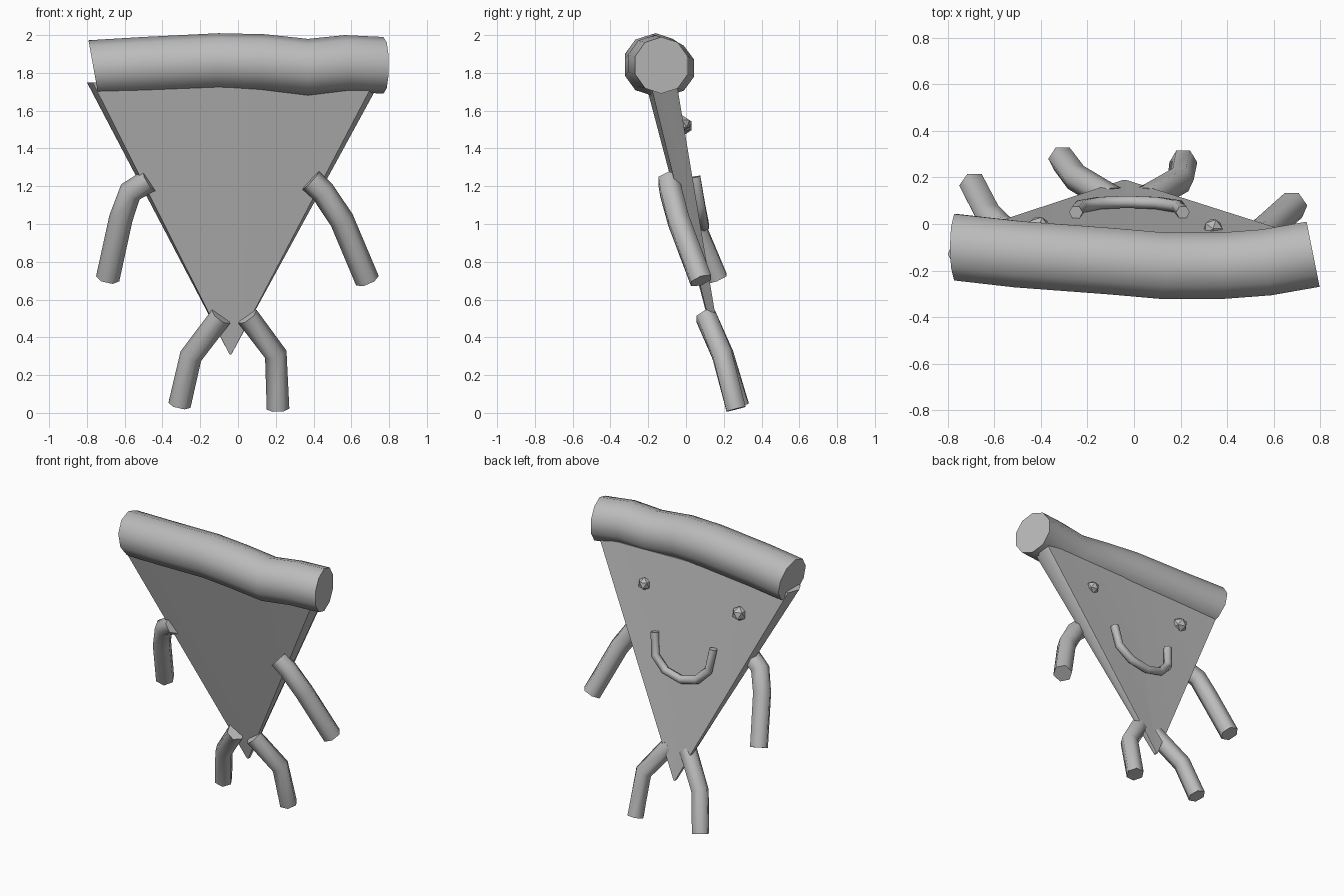
import bpy
import bmesh
from math import cos, sin, tau, radians
from mathutils import Vector

cube = bpy.data.objects.get("Cube")
if cube:
    bpy.data.objects.remove(cube, do_unlink=True)

grey = bpy.data.materials.new("plain grey")
grey.use_nodes = True
grey.diffuse_color = (0.5, 0.5, 0.5, 1)
grey.node_tree.nodes["Principled BSDF"].inputs["Base Color"].default_value = grey.diffuse_color


def finish(name, bm, angle=50):
    """Turn a bmesh into a named, smoothly shaded object."""
    bmesh.ops.recalc_face_normals(bm, faces=bm.faces)
    mesh = bpy.data.meshes.new(name)
    bm.to_mesh(mesh)
    bm.free()
    mesh.materials.append(grey)
    obj = bpy.data.objects.new(name, mesh)
    bpy.context.collection.objects.link(obj)
    bpy.ops.object.select_all(action='DESELECT')
    obj.select_set(True)
    bpy.context.view_layer.objects.active = obj
    bpy.ops.object.shade_smooth_by_angle(angle=radians(angle))
    return obj


def loft(name, rings, angle=50):
    """Skin closed rings and cap both ends."""
    bm = bmesh.new()
    loops = [[bm.verts.new(p) for p in ring] for ring in rings]
    for a, b in zip(loops, loops[1:]):
        for i in range(len(a)):
            j = (i + 1) % len(a)
            bm.faces.new((a[i], a[j], b[j], b[i]))
    bm.faces.new(loops[0])
    bm.faces.new(loops[-1])
    return finish(name, bm, angle)


def tube(name, path, radius, sides, start=None, end=None, angle=65):
    """Sweep a polygon along a path; start and end may tilt the caps."""
    pts = [Vector(p) for p in path]
    rings = []
    for i, p in enumerate(pts):
        before = (p - pts[i - 1]).normalized() if i else Vector()
        after = (pts[i + 1] - p).normalized() if i + 1 < len(pts) else Vector()
        t = before + after
        if i == 0 and start:
            t = Vector(start)
        if i == len(pts) - 1 and end:
            t = Vector(end)
        t.normalize()
        u = Vector((0, 1, 0)).cross(t).normalized()
        v = t.cross(u)
        rings.append([p + radius * (u * cos(tau * k / sides) + v * sin(tau * k / sides))
                      for k in range(sides)])
    return loft(name, rings, angle)


def slab_ring(z, left, right, front, ridge, back, bulge):
    """Flat section with a pointed rim and gently bowed faces."""
    mid = (left + right) / 2
    inset = 0.02 * (right - left)
    return [(left, ridge, z), (left + inset, front, z), (mid, front - bulge, z),
            (right - inset, front, z), (right, ridge, z), (right - inset, back, z),
            (mid, back - bulge, z), (left + inset, back, z)]


# Tapered triangular body, leaning back toward the tip
loft("body_slice", [slab_ring(0.31, -0.045, -0.035, 0.165, 0.18, 0.19, 0),
                    slab_ring(1.75, -0.8, 0.75, -0.19, -0.13, -0.05, 0.025)], 40)

# Wavy crust roll along the top
tube("crust", [(-0.765, -0.10, 1.825), (-0.5, -0.13, 1.84), (-0.1, -0.16, 1.86),
               (0.13, -0.18, 1.855), (0.37, -0.18, 1.83), (0.57, -0.165, 1.85),
               (0.77, -0.13, 1.84)], 0.15, 10, start=(1, 0, 0.18), end=(1, 0.2, 0))

# Arms
tube("left_arm", [(0.385, -0.09, 1.23), (0.45, -0.08, 1.17), (0.55, -0.04, 1.02),
                  (0.685, 0.08, 0.70)], 0.065, 6)
tube("right_arm", [(-0.47, -0.05, 1.23), (-0.57, -0.02, 1.17), (-0.62, 0.03, 1.03),
                   (-0.69, 0.165, 0.71)], 0.063, 6)

# Legs
tube("left_leg", [(0.05, 0.105, 0.51), (0.2, 0.19, 0.31), (0.212, 0.265, 0.02)], 0.06, 6)
tube("right_leg", [(-0.09, 0.105, 0.51), (-0.25, 0.2, 0.3), (-0.31, 0.28, 0.04)], 0.06, 6)

# Smile on the back face
tube("mouth", [(0.21, 0.05, 1.25), (0.19, 0.075, 1.1), (0.1, 0.09, 1.02), (-0.03, 0.095, 0.99),
               (-0.15, 0.09, 1.02), (-0.23, 0.075, 1.1), (-0.25, 0.05, 1.25)], 0.03, 6)

# Eyes
for name, place, size in (("left_eye", (0.34, -0.02, 1.53), 0.045),
                          ("right_eye", (-0.41, -0.015, 1.52), 0.052)):
    bm = bmesh.new()
    bmesh.ops.create_icosphere(bm, subdivisions=1, radius=size)
    bmesh.ops.translate(bm, verts=bm.verts, vec=place)
    finish(name, bm, 30)
